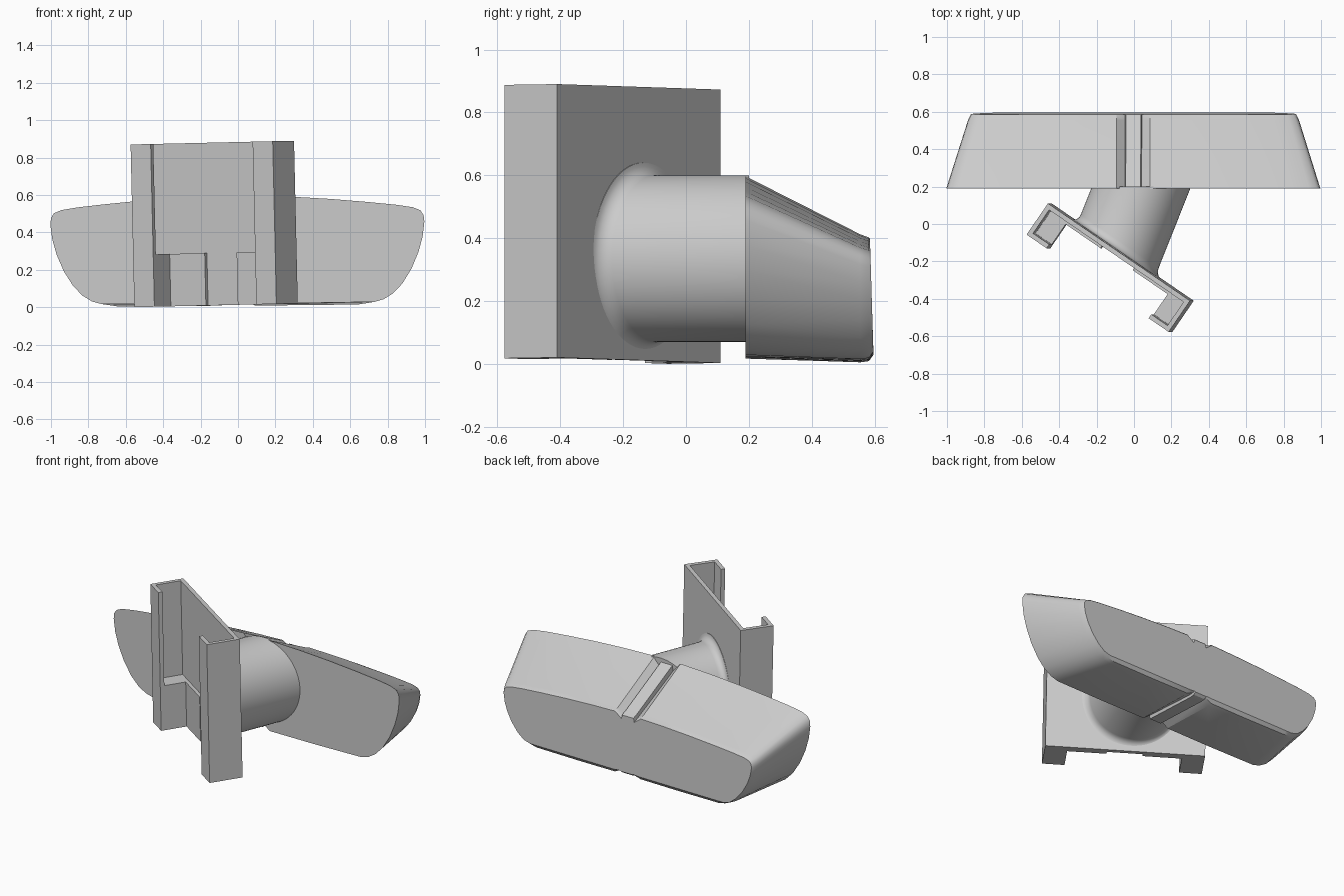
import bpy, bmesh, math
from mathutils import Vector, Matrix

cube = bpy.data.objects.get("Cube")
if cube:
    bpy.data.objects.remove(cube, do_unlink=True)

grey = bpy.data.materials.new("plain_grey")
grey.use_nodes = True
colour = (0.6, 0.6, 0.6, 1)
grey.diffuse_color = colour
grey.node_tree.nodes["Principled BSDF"].inputs["Base Color"].default_value = colour


def finish(name, bm, tilt=0.0, smooth=True):
    """Turn a bmesh into a named object, tilted slightly about the y axis."""
    bmesh.ops.transform(bm, matrix=Matrix.Rotation(-tilt, 4, 'Y'), verts=bm.verts)
    bmesh.ops.recalc_face_normals(bm, faces=bm.faces)
    mesh = bpy.data.meshes.new(name)
    bm.to_mesh(mesh)
    bm.free()
    mesh.materials.append(grey)
    obj = bpy.data.objects.new(name, mesh)
    bpy.context.collection.objects.link(obj)
    if smooth:
        bpy.ops.object.select_all(action='DESELECT')
        obj.select_set(True)
        bpy.context.view_layer.objects.active = obj
        bpy.ops.object.shade_smooth_by_angle(angle=math.radians(30))
    return obj


def loft(bm, sections):
    """Skin closed point loops and cap both ends."""
    rings = [[bm.verts.new(p) for p in s] for s in sections]
    for a, b in zip(rings, rings[1:]):
        for i in range(len(a)):
            j = (i + 1) % len(a)
            bm.faces.new((a[i], a[j], b[j], b[i]))
    bm.faces.new(rings[0])
    bm.faces.new(rings[-1])


# Wide tapered pod, with paired grooves either side of a central ridge
half = [(.04, .035), (.045, .055), (.09, .022), (.4, .02), (.73, .023), (.78, .037),
        (.83, .068), (.88, .12), (.93, .2), (.968, .29), (.99, .37), (1, .45),
        (.996, .485), (.98, .51), (.94, .527), (.85, .541), (.7, .557), (.5, .575),
        (.3, .588), (.09, .596), (.045, .545), (.04, .58)]
profile = half + [(-x, z) for x, z in reversed(half)]


def pod_section(y, taper, height, base, lift=0.0):
    pts = []
    for x, z in profile:
        sx = x if abs(x) < .1 else x * taper
        nz = base + (z - .02) * height
        pts.append((sx, y - .02 * z * lift, max(nz, base + .02 * lift)))
    return pts


bm = bmesh.new()
loft(bm, [pod_section(.19, 1, 1, .02),
          pod_section(.555, .885, .7, .008),
          pod_section(.582, .872, .676, .012),
          pod_section(.597, .868, .665, .014, 1)])
finish("pod_body", bm, .008)

# Bracket frame: u runs along the back plate, v towards the jaw
corner = Vector((-.44, .11, .013))
u_dir = Vector((.825, -.565, 0)).normalized()
v_dir = Vector((u_dir.y, -u_dir.x, 0))
L, LIP, DEPTH, WALL = .921, .13, .202, .025


def prism(bm, points, height):
    lower = [corner + u_dir * u + v_dir * v for u, v in points]
    loft(bm, [lower, [p + Vector((0, 0, height)) for p in lower]])


def mirror(points):
    return [(L - u, v) for u, v in reversed(points)]


# Tall C-shaped bracket
hook = [(WALL, WALL), (WALL, DEPTH - WALL), (LIP, DEPTH - WALL),
        (LIP, DEPTH), (0, DEPTH), (0, 0)]
bm = bmesh.new()
prism(bm, hook + mirror(hook), .87)
finish("bracket", bm, .023, smooth=False)

# Solid stops filling the lower part of each channel
stop = [(.01, .01), (.357, .01), (.357, .046), (LIP, .046),
        (LIP, DEPTH - .01), (.01, DEPTH - .01)]
for name, pts in (("right_stop", stop), ("left_stop", mirror(stop))):
    bm = bmesh.new()
    prism(bm, pts, .28)
    finish(name, bm, .023, smooth=False)

# Oblique round neck, flared where it meets the bracket
axis = Vector((-.37, -.93, 0)).normalized()
SIDES = 64


def neck_ring(back_off, flare):
    ring = []
    for i in range(SIDES):
        a = math.tau * i / SIDES
        out = Vector((math.cos(a), 0, math.sin(a)))
        p = Vector((.04, .2, .335)) + out * (.265 + flare)
        if back_off is not None:
            reach = (corner - Vector((.01, 0, 0)) - p).dot(v_dir) / axis.dot(v_dir)
            p += axis * (reach - back_off)
        ring.append(p)
    return ring


bm = bmesh.new()
fillet = [(.045 * (1 - math.sin(t * math.pi / 10)), .04 * (1 - math.cos(t * math.pi / 10)))
          for t in range(6)]
loft(bm, [neck_ring(None, 0)] + [neck_ring(b, f) for b, f in fillet] + [neck_ring(-.012, .04)])
finish("neck", bm)
